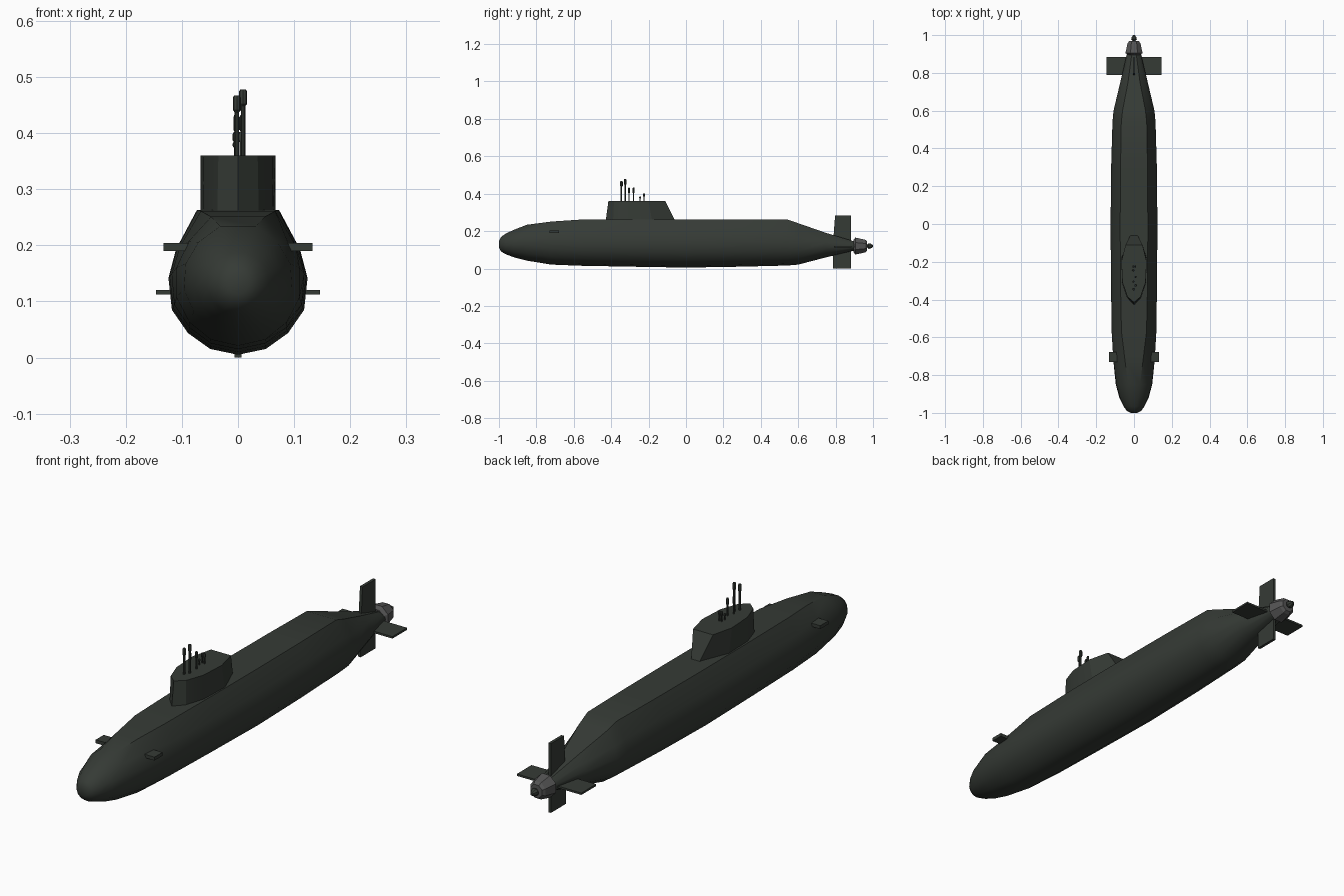
import bpy, bmesh, math

if "Cube" in bpy.data.objects:
    bpy.data.objects.remove(bpy.data.objects["Cube"])


def material(name, col):
    m = bpy.data.materials.new(name)
    m.diffuse_color = (*col, 1)
    m.use_nodes = True
    m.node_tree.nodes["Principled BSDF"].inputs["Base Color"].default_value = m.diffuse_color
    return m


DARK = material("dark_green_grey", (0.036, 0.043, 0.036))
METAL = material("propulsor_grey", (0.09, 0.09, 0.09))


def loft(name, rings, mat=DARK, smooth=None):
    """Skin a list of equal-length closed rings and cap both ends."""
    bm = bmesh.new()
    vs = [[bm.verts.new(p) for p in r] for r in rings]
    n = len(rings[0])
    for a, b in zip(vs, vs[1:]):
        for i in range(n):
            j = (i + 1) % n
            bm.faces.new((a[i], a[j], b[j], b[i]))
    bm.faces.new(vs[0])
    bm.faces.new(vs[-1])
    bmesh.ops.recalc_face_normals(bm, faces=bm.faces)
    me = bpy.data.meshes.new(name)
    bm.to_mesh(me)
    bm.free()
    me.materials.append(mat)
    ob = bpy.data.objects.new(name, me)
    bpy.context.collection.objects.link(ob)
    if smooth:
        bpy.ops.object.select_all(action='DESELECT')
        ob.select_set(True)
        bpy.context.view_layer.objects.active = ob
        bpy.ops.object.shade_smooth_by_angle(angle=math.radians(smooth))
    return ob


def mirror_half(pts):
    """Close a right-hand half outline by mirroring it in x."""
    return pts + [(-x, b) for x, b in reversed(pts) if x > 1e-6]


def plate(name, a, b):
    """Tapered plate between two (corner list) end outlines."""
    return loft(name, [a, b])


# Hull: rounded keel with flattened casing top, blending to round at the ends
FLAT = [(0, 0), (.40, .04), (.72, .15), (.95, .31), (1, .53), (.89, .73), (.59, 1)]
ROUND = [(math.sin(math.radians(27.5 * k)), (1 - math.cos(math.radians(27.5 * k))) / 1.966)
         for k in range(7)]
# y, bottom z, top z, half width, casing flatness
STATIONS = [(-1.0, .112, .148, .018, 0), (-.99, .092, .168, .038, 0),
            (-.965, .077, .186, .056, 0), (-.92, .060, .207, .078, 0),
            (-.85, .042, .234, .098, .2), (-.72, .021, .251, .113, .5),
            (-.57, .015, .261, .119, .9), (-.3, .010, .263, .122, 1),
            (0, .005, .263, .124, 1), (.3, .010, .263, .121, 1),
            (.54, .016, .263, .114, 1), (.60, .021, .242, .109, .9),
            (.75, .060, .190, .075, .5), (.91, .098, .142, .036, .1)]
rings = []
for y, zb, zt, w, f in STATIONS:
    half = [((a[0] + (b[0] - a[0]) * f) * w, zb + (a[1] + (b[1] - a[1]) * f) * (zt - zb))
            for a, b in zip(ROUND, FLAT)]
    rings.append([(x, y, z) for x, z in mirror_half(half)])
loft("hull", rings, smooth=35)

# Sail with slanted trailing end
base = [(0, -.43), (.037, -.39), (.063, -.31), (.067, -.18), (.016, -.055)]
top = [(0, -.415), (.035, -.385), (.061, -.31), (.067, -.20), (.045, -.11)]
loft("sail", [[(x, y, .25) for x, y in mirror_half(base)],
              [(x, y, .36) for x, y in mirror_half(top)]], smooth=20)


def lathe_z(name, x, y, prof, n=8):
    ring = [(math.cos(2 * math.pi * i / n), math.sin(2 * math.pi * i / n)) for i in range(n)]
    return loft(name, [[(x + r * c, y + r * s, z) for c, s in ring] for z, r in prof], smooth=35)


# Masts: thin stem with a thicker head
for i, (x, y, h, r) in enumerate([(-.002, -.345, .467, .004), (.009, -.325, .478, .004),
                                  (-.003, -.305, .432, .003), (.008, -.280, .432, .003),
                                  (-.004, -.245, .385, .003), (-.004, -.225, .402, .003),
                                  (.006, -.225, .402, .003)]):
    k = min(.03, (h - .355) * .4)
    lathe_z(f"mast_{i + 1}", x, y, [(.35, r), (h - k, r), (h - k + .004, r * 1.8),
                                    (h - .004, r * 1.8), (h, r * 1.2)])

# Bow planes and stern planes on both sides
for side, s in (("right", 1), ("left", -1)):
    for nm, x0, x1, y0, y1, z0, z1 in (("bow_plane", .08, .133, -.73, -.678, .190, .204),
                                       ("stern_plane", .0, .146, .79, .885, .112, .120)):
        plate(f"{nm}_{side}", *[[(s * x, y0, z0), (s * x, y1, z0), (s * x, y1, z1), (s * x, y0, z1)]
                                for x in (x0, x1)])

# Upper and lower rudders
for nm, tip, lead in (("upper_rudder", .283, .797), ("lower_rudder", 0, .785)):
    plate(nm, *[[(-.006, y, z), (.006, y, z), (.006, .882, z), (-.006, .882, z)]
                for y, z in ((.785, .12), (lead, tip))])

# Propulsor shroud and tail knob
for nm, prof in (("propulsor_shroud", [(.895, .034), (.905, .049), (.957, .037), (.968, .028)]),
                 ("tail_knob", [(.955, .009), (.970, .009), (.976, .016), (.986, .015), (1.0, .005)])):
    loft(nm, [[(r * math.cos(a), y, .12 + r * math.sin(a))
               for a in [math.pi / 4 * (i + .5) for i in range(8)]] for y, r in prof],
         METAL if nm == "propulsor_shroud" else DARK)
